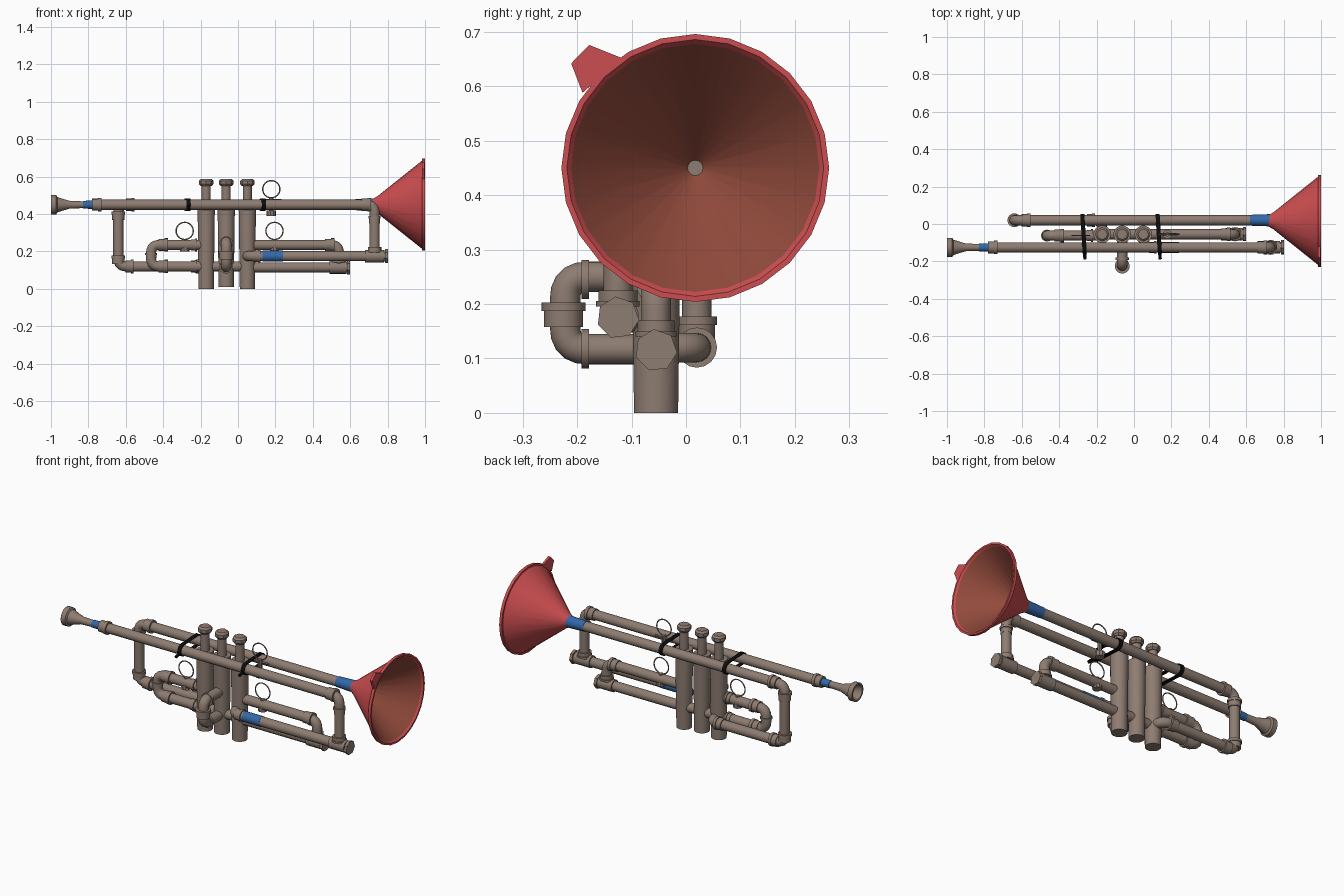
import bpy, bmesh, math
from mathutils import Vector

if "Cube" in bpy.data.objects:
    bpy.data.objects.remove(bpy.data.objects["Cube"])

def material(name, rgb):
    m = bpy.data.materials.new(name)
    m.diffuse_color = (*rgb, 1)
    m.use_nodes = True
    m.node_tree.nodes["Principled BSDF"].inputs["Base Color"].default_value = m.diffuse_color
    return m

PIPE = material("pipe taupe", (0.27, 0.205, 0.168))
RED = material("funnel red", (0.6, 0.075, 0.08))
INNER = material("funnel inside rust", (0.29, 0.07, 0.045))
BLUE = material("tape blue", (0.033, 0.14, 0.40))
BLACK = material("strap black", (0.004, 0.004, 0.004))

def finish(bm, name, *mats):
    bmesh.ops.recalc_face_normals(bm, faces=bm.faces)
    me = bpy.data.meshes.new(name)
    bm.to_mesh(me)
    bm.free()
    for m in mats:
        me.materials.append(m)
    ob = bpy.data.objects.new(name, me)
    bpy.context.collection.objects.link(ob)
    return ob

def skin(bm, rings, closed=False):
    n = len(rings[0])
    pairs = list(zip(rings, rings[1:])) + ([(rings[-1], rings[0])] if closed else [])
    for a, b in pairs:
        for i in range(n):
            bm.faces.new((a[i], a[(i + 1) % n], b[(i + 1) % n], b[i]))
    if not closed:
        bm.faces.new(rings[0])
        bm.faces.new(rings[-1])

def ring(bm, c, u, v, r, sides):
    return [bm.verts.new(c + r * (u * math.cos(t) + v * math.sin(t)))
            for t in (2 * math.pi * i / sides for i in range(sides))]

def lathe(name, origin, axis, profile, mats=(PIPE,), sides=16):
    """Turn (distance along axis, radius) pairs into a closed solid."""
    o, a = Vector(origin), Vector(axis).normalized()
    u = a.orthogonal().normalized()
    v = a.cross(u)
    bm = bmesh.new()
    skin(bm, [ring(bm, o + a * s, u, v, r, sides) for s, r in profile])
    return finish(bm, name, *mats)

def tube(name, pts, r, bend=0.045, mat=PIPE, sides=16):
    """Sweep a round pipe along a path with rounded corners."""
    pts = [Vector(p) for p in pts]
    path = [pts[0]]
    for a, p, b in zip(pts, pts[1:], pts[2:]):
        s, e = p + (a - p).normalized() * bend, p + (b - p).normalized() * bend
        for k in range(6):
            t = k / 5
            path.append(s * (1 - t) ** 2 + p * 2 * t * (1 - t) + e * t * t)
    path.append(pts[-1])
    bm = bmesh.new()
    rings, d0 = [], (path[1] - path[0]).normalized()
    u = d0.orthogonal().normalized()
    for i, c in enumerate(path):
        d = (path[min(i + 1, len(path) - 1)] - path[max(i - 1, 0)]).normalized()
        u = d0.rotation_difference(d) @ u
        d0 = d
        rings.append(ring(bm, c, u, d.cross(u), r, sides))
    skin(bm, rings)
    return finish(bm, name, mat)

def collar(name, c, axis, length=0.05, r=0.036):
    """Pipe fitting collar with a slightly raised lip at one end."""
    h = length / 2
    return lathe(name, c, axis, [(-h, r - 0.004), (h * .3, r - 0.004), (h * .3, r), (h, r)])

def hex_plug(name, c, axis, r=0.039):
    lathe(name, c, axis, [(-0.03, 0.03), (0, 0.03), (0, r), (0.016, r)], sides=7)

X, Y, Z = (1, 0, 0), (0, 1, 0), (0, 0, 1)
YL, YB, YV, ZP, R = -0.125, 0.02, -0.055, 0.45, 0.027

# Mouthpiece with hollow cup, and lead pipe down into the tuning slide
lathe("mouthpiece", (-1, YL, ZP), X, [
    (0.05, 0.012), (0.025, 0.035), (0, 0.042), (0, 0.052), (0.028, 0.052), (0.034, 0.042),
    (0.07, 0.03), (0.10, 0.021), (0.18, 0.018)], sides=20)
lathe("mouthpiece_tape", (-0.83, YL, ZP), X, [(0, 0.021), (0.06, 0.022)], (BLUE,))
collar("mouthpiece_collar", (-0.755, YL, ZP), X)
tube("lead_pipe", [(-0.77, YL, ZP), (0.73, YL, ZP), (0.73, YL, 0.175)], R)
collar("lead_collar", (0.685, YL, ZP), X, r=0.037)
collar("lead_down_collar", (0.73, YL, 0.37), Z, 0.04, 0.033)
collar("tuning_tee_collar", (0.73, YL, 0.21), (0, 0, -1), 0.03, 0.04)

# Tuning slide back to the third valve
tube("tuning_slide", [(0.05, YV, 0.175), (0.05, YL, 0.175), (0.78, YL, 0.175)], R, 0.05)
lathe("tuning_tape", (0.13, YL, 0.175), X, [(0, 0.029), (0.11, 0.029)], (BLUE,))
collar("tuning_collar", (0.10, YL, 0.175), X, 0.04, 0.034)
lathe("tuning_tee", (0.68, YL, 0.175), X, [(0, 0.034), (0.1, 0.034)])
hex_plug("tuning_plug", (0.785, YL, 0.175), X)

# Bell pipe, its rear bend and return into the first valve
tube("bell_pipe", [(0.66, YB, ZP), (-0.64, YB, ZP), (-0.64, YB, 0.12),
                   (-0.17, YB, 0.12), (-0.17, YV, 0.12)], R)
for n, c, a in (("top", (-0.575, YB, ZP), X), ("upper", (-0.64, YB, 0.39), Z),
                ("lower", (-0.64, YB, 0.155), Z), ("bottom", (-0.58, YB, 0.12), X),
                ("valve", (-0.23, YB, 0.12), X)):
    collar("bell_bend_collar_" + n, c, a, 0.045, 0.037)
lathe("bell_tape", (0.62, YB, ZP), X, [(0, 0.029), (0.115, 0.033)], (BLUE,))

# Funnel bell: rust inside, red outside, grey pipe end in the throat
bell = lathe("funnel_bell", (0, 0.017, ZP), X, [
    (0.72, 0.031), (0.745, 0.045), (0.984, 0.236), (0.984, 0.246), (1.0, 0.246),
    (1.0, 0.236), (0.99, 0.228), (0.745, 0.014)], (RED, INNER, PIPE), 24)
for p in bell.data.polygons:
    off = math.hypot(p.center.y - 0.017, p.center.z - ZP)
    if p.normal.x > 0.1 and off < 0.23:
        p.material_index = 2 if off < 0.005 else 1

# Hanging tab on the funnel rim
bm = bmesh.new()
tab = [(-0.19, 0.588), (-0.211, 0.642), (-0.178, 0.676), (-0.118, 0.652)]
skin(bm, [[bm.verts.new((x, y, z)) for y, z in tab] for x in (0.984, 0.998)])
finish(bm, "funnel_tab", RED)

# Three valves with stems and finger caps
for i, (x, z0) in enumerate(((-0.17, 0), (-0.063, 0.01), (0.05, 0))):
    lathe(f"valve_{i + 1}", (x, YV, 0), Z, [(z0, 0.041), (0.45, 0.047)], sides=20)
    lathe(f"valve_stem_{i + 1}", (x, YV, 0), Z, [(0.44, 0.024), (0.56, 0.024)])
    lathe(f"finger_cap_{i + 1}", (x, YV, 0), Z,
          [(0.55, 0.03), (0.56, 0.038), (0.578, 0.038), (0.588, 0.028)], sides=8)
tube("valve_link", [(-0.17, YV, 0.12), (0.05, YV, 0.12)], R)

# First valve slide (rear)
Y1 = -0.062
tube("first_slide", [(-0.17, Y1, 0.235), (-0.465, Y1, 0.235), (-0.465, Y1, 0.12),
                     (-0.17, Y1, 0.12)], R)
for z in (0.235, 0.12):
    collar("first_slide_collar", (-0.4, Y1, z), X, 0.05)
    collar("first_slide_valve_collar", (-0.235, Y1, z), X, 0.03, 0.034)
collar("first_slide_bend", (-0.465, Y1, 0.178), Z, 0.03, 0.032)

# Second valve slide (sideways)
X2 = -0.063
tube("second_slide", [(X2, YV, 0.25), (X2, -0.222, 0.25), (X2, -0.222, 0.117),
                      (X2, YV, 0.117)], 0.028, 0.04)
collar("second_slide_bend", (X2, -0.225, 0.18), Z, 0.045, 0.04)
for z in (0.245, 0.118):
    lathe("second_slide_flange", (X2, -0.192, z), Y, [(0, 0.036), (0.014, 0.036)])

# Third valve slide (towards the bell)
tube("third_slide", [(0.05, YV, 0.235), (0.54, YV, 0.235), (0.54, YV, 0.12)], R)
tube("third_slide_lower", [(0.05, YV, 0.115), (0.58, YV, 0.115)], R)
collar("third_slide_collar", (0.49, YV, 0.235), X)
collar("third_tee_collar", (0.54, YV, 0.155), (0, 0, -1), 0.03, 0.038)
lathe("third_tee", (0.49, YV, 0.115), X, [(0, 0.034), (0.09, 0.034)])
hex_plug("third_plug", (0.582, YV, 0.115), X)

# Finger rings with screw-eye bases
for n, x, y, z in (("first", -0.285, Y1, 0.31), ("third", 0.195, YV, 0.31),
                   ("upper", 0.178, YV, 0.533)):
    bm = bmesh.new()
    rings = []
    for k in range(24):
        t = 2 * math.pi * k / 24
        d = Vector((math.cos(t), 0, math.sin(t)))
        rings.append(ring(bm, Vector((x, y, z)) + d * 0.046, d, Vector(Y), 0.0035, 6))
    skin(bm, rings, True)
    finish(bm, n + "_finger_ring", PIPE)
    low = 0.39 if n == "upper" else 0.2
    lathe(n + "_ring_base", (x, y, 0), Z, [(low, 0.025), (low + 0.03, 0.025),
          (low + 0.03, 0.012), (z - 0.044, 0.012)], sides=10)
    lathe(n + "_ring_clip", (x - 0.055, y, z - 0.058), X, [(0, 0.006), (0.11, 0.006)], sides=6)

# Black straps wrapped round both main pipes, with a loose tail
def strap(name, x):
    bm = bmesh.new()
    rings = []
    for k in range(24):
        t = 2 * math.pi * (k + .5) / 24
        s, c = math.sin(t), math.cos(t)
        cy = YB if s > 0 else YL
        sec = []
        for dx, r in ((-.011, .028), (.011, .028), (.011, .033), (-.011, .033)):
            y = cy + r * s
            sec.append(bm.verts.new((x + dx - (y + .05) * 0.06, y, ZP + r * c)))
        rings.append(sec)
    skin(bm, rings, True)
    finish(bm, name, BLACK)
    tube(name + "_tail", [(x + .005, YL - .02, ZP - .01), (x + .008, -0.188, ZP - .015)],
         0.009, mat=BLACK, sides=6)

strap("rear_strap", -0.27)
strap("front_strap", 0.132)

# Smooth shading with crisp fitting edges
bpy.ops.object.select_all(action='SELECT')
bpy.context.view_layer.objects.active = bell
bpy.ops.object.shade_smooth_by_angle(angle=math.radians(35))
